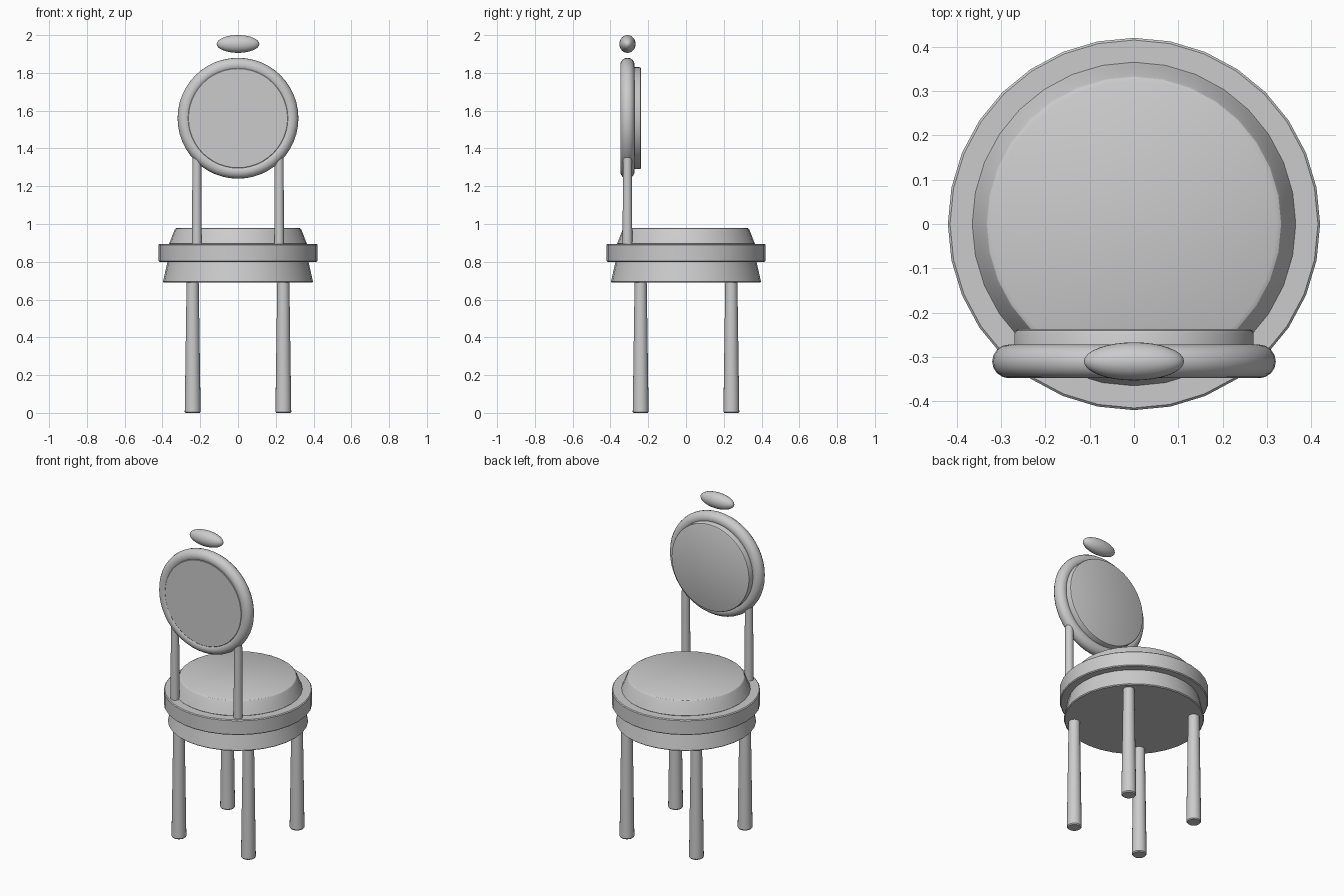
import bpy, bmesh, math
from mathutils import Matrix

if "Cube" in bpy.data.objects:
    bpy.data.objects.remove(bpy.data.objects["Cube"])


def finish(obj):
    bpy.ops.object.select_all(action='DESELECT')
    obj.select_set(True)
    bpy.context.view_layer.objects.active = obj
    bpy.ops.object.shade_smooth_by_angle(angle=math.radians(30))
    return obj


def lathe(name, profile, sides=32, location=(0, 0, 0), matrix=Matrix()):
    """Closed turned solid from (radius, height) points, bottom to top."""
    bm = bmesh.new()
    rings = []
    for r, z in profile:
        rings.append([bm.verts.new((r * math.cos(2 * math.pi * i / sides),
                                    r * math.sin(2 * math.pi * i / sides), z))
                      for i in range(sides)])
    for a, b in zip(rings, rings[1:]):
        for i in range(sides):
            j = (i + 1) % sides
            bm.faces.new((a[i], a[j], b[j], b[i]))
    bm.faces.new(rings[0][::-1])
    bm.faces.new(rings[-1])
    bm.transform(matrix)
    mesh = bpy.data.meshes.new(name)
    bm.to_mesh(mesh)
    bm.free()
    obj = bpy.data.objects.new(name, mesh)
    obj.location = location
    bpy.context.collection.objects.link(obj)
    return finish(obj)


BACK_Y, BACK_Z = -0.31, 1.56
facing_y = Matrix.Rotation(math.radians(-90), 4, 'X')

# Seat: flared apron, round rim and tapered cushion
lathe("seat_apron", [(0.392, 0.69), (0.397, 0.695), (0.371, 0.81)])
lathe("seat_rim", [(0.415, 0.80), (0.42, 0.805), (0.42, 0.89), (0.415, 0.895)])
lathe("seat_cushion", [(0.355, 0.885), (0.365, 0.897), (0.357, 0.915),
                       (0.337, 0.967), (0.332, 0.975), (0.322, 0.98)])

# Four tapered legs
for y, row in ((-0.24, "front"), (0.24, "rear")):
    for x, side in ((-0.24, "left"), (0.24, "right")):
        lathe(f"{row}_leg_{side}",
              [(0.037, 0), (0.042, 0.006), (0.032, 0.70)], 20, (x, y, 0))

# Posts carrying the backrest
for x, side in ((-0.218, "left"), (0.218, "right")):
    lathe(f"back_post_{side}", [(0.026, 0.88), (0.023, 1.38)], 20, (x, BACK_Y, 0))

# Backrest ring
bpy.ops.mesh.primitive_torus_add(major_radius=0.282, minor_radius=0.038,
                                 major_segments=48, minor_segments=16,
                                 location=(0, BACK_Y, BACK_Z),
                                 rotation=(math.radians(90), 0, 0))
ring = bpy.context.object
ring.name = "backrest_ring"
finish(ring)

# Backrest pad, filling the ring and standing out over the seat
lathe("backrest_pad", [(0.262, -0.035), (0.27, -0.028), (0.27, 0.064),
                       (0.267, 0.070), (0.26, 0.073)],
      48, (0, BACK_Y, BACK_Z), facing_y)

# Oval finial above the ring
bpy.ops.mesh.primitive_uv_sphere_add(segments=32, ring_count=16, radius=1,
                                     location=(0, BACK_Y, 1.953))
finial = bpy.context.object
finial.name = "crest_finial"
finial.scale = (0.113, 0.043, 0.047)
finish(finial)
